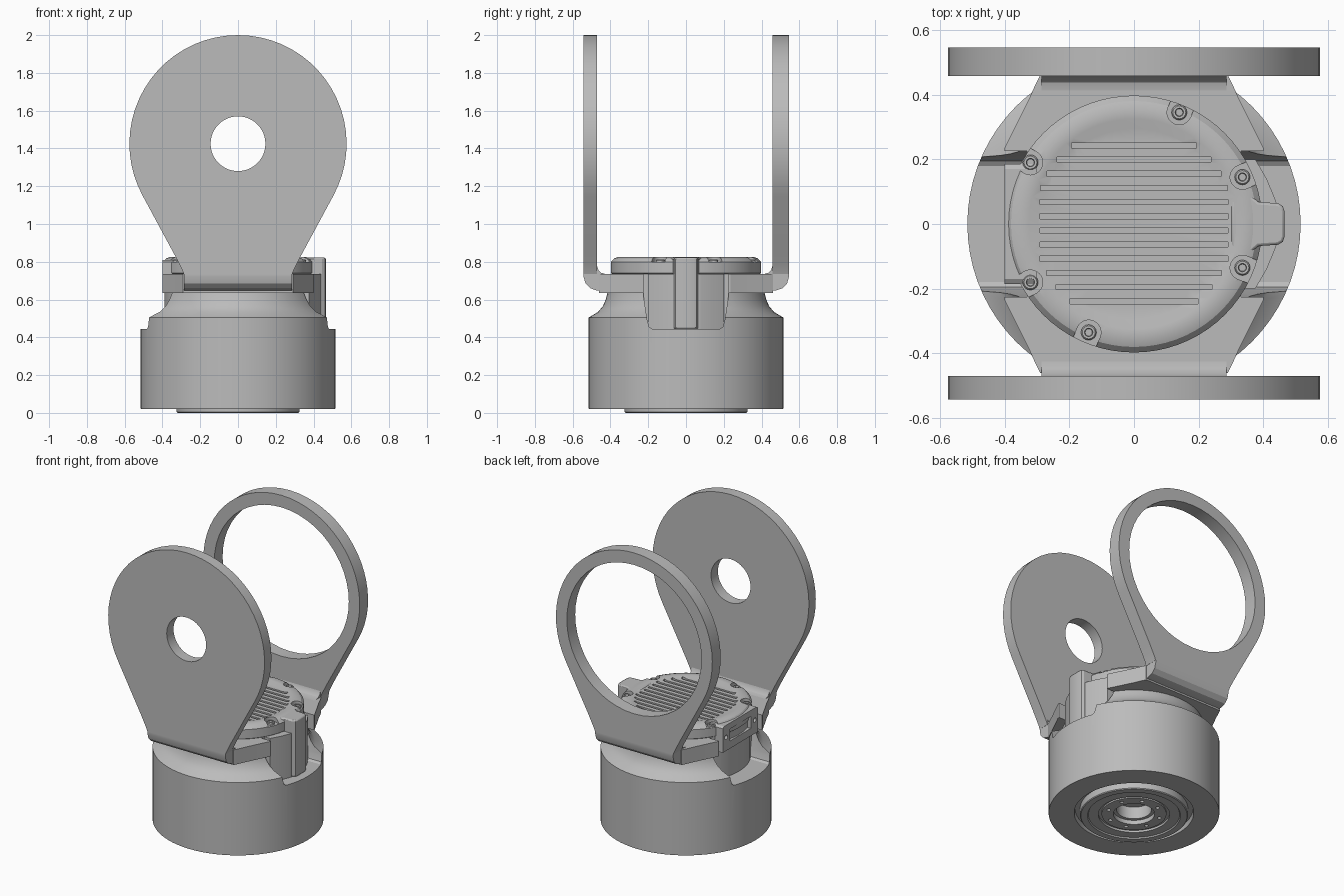
import bpy, bmesh, math
from mathutils import Matrix, Vector

if "Cube" in bpy.data.objects:
    bpy.data.objects.remove(bpy.data.objects["Cube"])

grey = bpy.data.materials.new("plain grey")
grey.use_nodes = True
grey.diffuse_color = (0.5, 0.5, 0.5, 1)
grey.node_tree.nodes["Principled BSDF"].inputs["Base Color"].default_value = (0.5, 0.5, 0.5, 1)


def add_object(name, bm):
    """Turn a bmesh into a grey object."""
    bmesh.ops.recalc_face_normals(bm, faces=bm.faces)
    mesh = bpy.data.meshes.new(name)
    bm.to_mesh(mesh)
    bm.free()
    mesh.materials.append(grey)
    obj = bpy.data.objects.new(name, mesh)
    bpy.context.collection.objects.link(obj)
    return obj


def prism(bm, outline, axis, lo, hi, matrix=None):
    """Extrude a flat outline along x, y or z between lo and hi."""
    place = {"x": lambda a, b, d: (d, a, b),
             "y": lambda a, b, d: (a, d, b),
             "z": lambda a, b, d: (a, b, d)}[axis]
    low, high = [[bm.verts.new(place(a, b, d)) for a, b in outline] for d in (lo, hi)]
    bm.faces.new(low)
    bm.faces.new(high)
    for i in range(len(low)):
        j = (i + 1) % len(low)
        bm.faces.new((low[i], low[j], high[j], high[i]))
    if matrix:
        bmesh.ops.transform(bm, matrix=matrix, verts=low + high)


def solid(name, outline, axis, lo, hi):
    bm = bmesh.new()
    prism(bm, outline, axis, lo, hi)
    return add_object(name, bm)


def lathe(name, profile, steps, at=(0, 0)):
    """Spin an (r, z) profile around a vertical axis."""
    bm = bmesh.new()
    verts = [bm.verts.new((r, 0, z)) for r, z in profile]
    edges = [bm.edges.new(pair) for pair in zip(verts, verts[1:])]
    bmesh.ops.spin(bm, geom=verts + edges, axis=(0, 0, 1), cent=(0, 0, 0),
                   angle=math.tau, steps=steps, use_duplicate=False)
    bmesh.ops.remove_doubles(bm, verts=bm.verts, dist=0.0001)
    bmesh.ops.translate(bm, verts=bm.verts, vec=(*at, 0))
    return add_object(name, bm)


def arc(cx, cy, r, start, end, n):
    return [(cx + r * math.cos(math.radians(start + (end - start) * i / n)),
             cy + r * math.sin(math.radians(start + (end - start) * i / n)))
            for i in range(n + 1)]


def circle(cx, cy, r, n):
    return arc(cx, cy, r, 0, 360, n)[:-1]


def mirrored(half):
    """Close a right-hand half outline with its mirror image."""
    return half + [(-a, b) for a, b in reversed(half)]


def cut(obj, bm):
    """Subtract a bmesh from an object and drop the cutter."""
    cutter = add_object("cutter", bm)
    cutter.hide_render = True
    mod = obj.modifiers.new("cut", "BOOLEAN")
    mod.operation, mod.solver, mod.object = "DIFFERENCE", "EXACT", cutter
    bpy.context.view_layer.update()
    graph = bpy.context.evaluated_depsgraph_get()
    mesh = bpy.data.meshes.new_from_object(obj.evaluated_get(graph))
    obj.modifiers.clear()
    obj.data = mesh
    bpy.data.objects.remove(cutter)


# Drum with a stepped underside and a sloping shoulder
drum = lathe("drum", [
    (0, .12), (.105, .12), (.105, .04), (.125, .04), (.125, .012), (.195, .012),
    (.195, .022), (.215, .022), (.215, .008), (.275, .008), (.28, .0), (.32, .0),
    (.325, .005), (.325, .05), (.355, .05), (.36, .02), (.513, .02), (.515, .023),
    (.515, .505), (.465, .535), (.44, .565), (.425, .6), (.415, .64), (.395, .66),
    (.395, .7), (0, .7)], 72)

# Side pockets and the bolt holes underneath
pocket = mirrored([(.18, .445), (.195, .455), (.205, .49), (.225, .62), (.23, .735), (.235, .9)])
bm = bmesh.new()
for lo, hi in ((.33, .7), (-.7, -.33)):
    prism(bm, pocket, "x", lo, hi)
for i in range(8):
    x, y = (.16 * f(math.tau * (i + .5) / 8) for f in (math.cos, math.sin))
    prism(bm, circle(x, y, .012, 12), "z", -.05, .05)
cut(drum, bm)

# Round cap with a dished top
cap = lathe("cap", [(0, .815), (.295, .815), (.325, .825), (.36, .825), (.38, .818),
                    (.397, .80), (.397, .74), (.39, .735), (.39, .44), (0, .44)], 72)

# Grille slots and screw notches
screws = [(-.32, .19), (-.32, -.18), (.14, .345), (-.14, -.335), (.335, .145), (.335, -.135)]
bm = bmesh.new()
for i in range(12):
    y = .243 - i * .0438
    w = min(.29, math.sqrt(.31 ** 2 - y * y))
    prism(bm, [(-w, y - .008), (w, y - .008), (w, y + .008), (-w, y + .008)], "z", .785, .9)
notch = arc(0, 0, .038, 90, 270, 12) + [(.12, -.038), (.12, .038)]
for x, y in screws:
    turn = Matrix.Translation(Vector((x, y, 0))) @ Matrix.Rotation(math.atan2(y, x), 4, "Z")
    prism(bm, notch, "z", .798, .9, turn)
cut(cap, bm)

# Cap screws with sockets
for i, at in enumerate(screws):
    lathe(f"cap_screw_{i + 1}", [(0, .80), (.011, .80), (.013, .813), (.02, .813),
                                 (.024, .808), (.024, .78)], 16, at)

# Cable housing on one side: broad flank and tall rounded spine
flank = [(.3, .2), (.375, .2), (.41, .14), (.435, .08), (.44, .065)]
solid("housing_flank", flank + [(x, -y) for x, y in reversed(flank)], "z", .445, .735)
spine = [(.3, .09), (.365, .085), (.385, .068), (.445, .064), (.46, .055), (.465, .04)]
tall = solid("housing_spine", spine + [(x, -y) for x, y in reversed(spine)], "z", .445, .822)
bevel = tall.modifiers.new("soft edges", "BEVEL")
bevel.width, bevel.segments, bevel.limit_method = .008, 2, "ANGLE"
bevel.angle_limit = math.radians(60)

# Connector frame on the other side
frame = solid("connector_frame", mirrored([(.185, .64), (.185, .80), (.17, .81)]), "x", -.4, -.3)
bm = bmesh.new()
prism(bm, mirrored([(.11, .69), (.11, .77)]), "x", -.5, -.35)
for side in (-1, 1):
    prism(bm, circle(side * .15, .73, .015, 12), "x", -.5, -.37)
cut(frame, bm)

# Bracket collar around the cap
half = [(.29, -.46), (.305, -.43), (.325, -.385), (.4, -.235), (.4, -.225), (.33, -.225)]
solid("bracket_collar", mirrored(half + [(x, -y) for x, y in reversed(half)]), "z", .635, .735)

# Bracket bends and upright ears; the rear ear is an open ring
ear = mirrored([(.287, .735), (.297, .76), (.312, .79), (.335, .835)]
               + arc(0, 1.425, .575, -29, 90, 20)[:-1] + [(.0001, 2.0)])
for name, side, inner, outer, hole in (("front", -1, .47, .542, .145), ("rear", 1, .457, .545, .495)):
    bend = [(.38, .64), (outer - .07, .648), (outer - .035, .66), (outer - .01, .685),
            (outer, .72), (outer, .736), (inner, .775), (inner - .006, .757),
            (inner - .02, .742), (inner - .045, .735), (.38, .735)]
    solid(name + "_bend", [(side * y, z) for y, z in bend], "x", -.286, .286)
    plate = solid(name + "_ear", ear, "y", *sorted((side * inner, side * outer)))
    bm = bmesh.new()
    prism(bm, circle(0, 1.425, hole, 48), "y", -.8, .8)
    cut(plate, bm)

# Smooth the round surfaces, keep the edges crisp
bpy.ops.object.select_all(action="DESELECT")
for obj in bpy.context.collection.objects:
    if obj.type == "MESH":
        obj.select_set(True)
        bpy.context.view_layer.objects.active = obj
bpy.ops.object.shade_smooth_by_angle(angle=math.radians(25))
